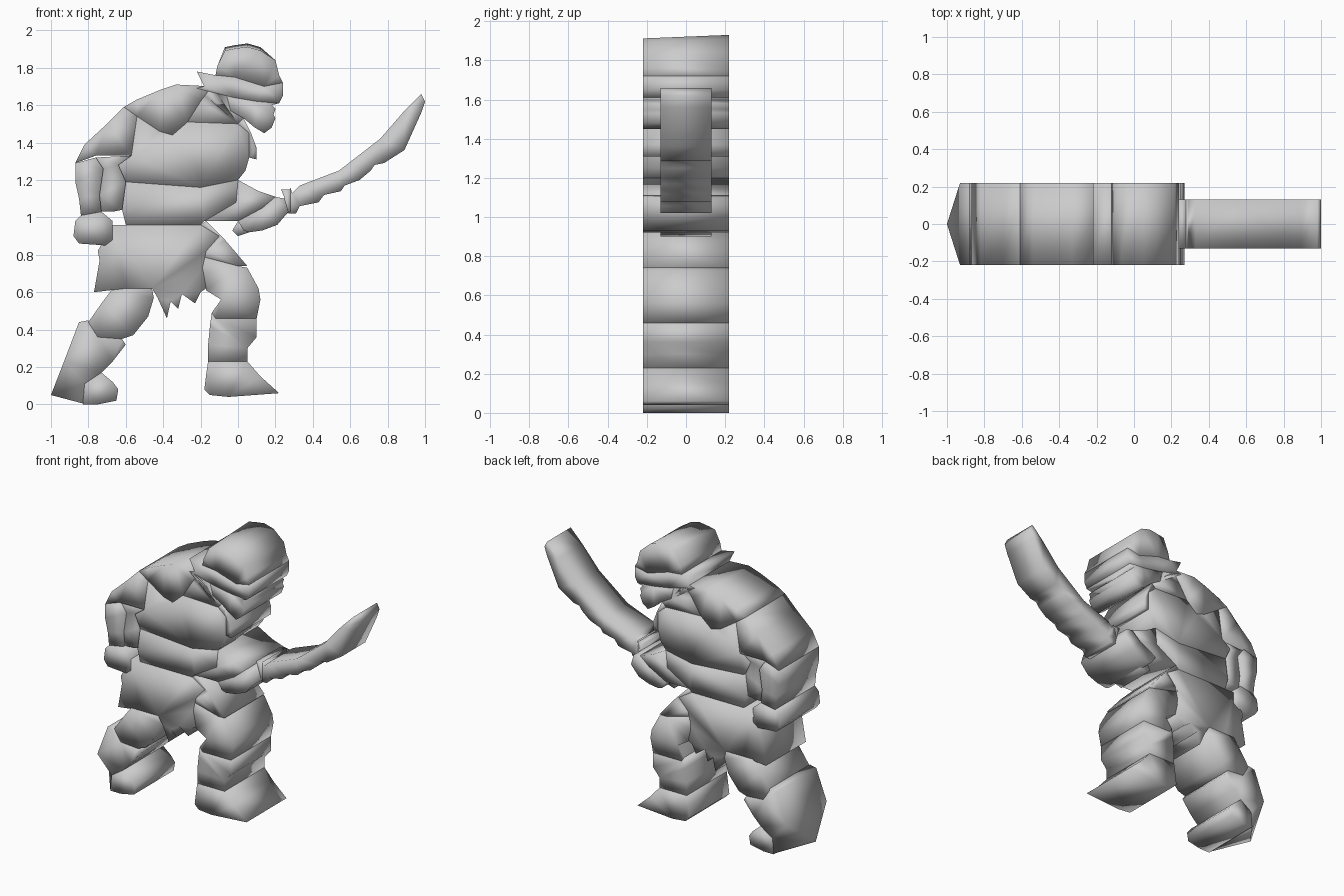
import bpy, bmesh

metal = bpy.data.materials.new("plain_grey")
metal.diffuse_color = (0.6, 0.6, 0.6, 1)


def slab(name, pts, depth=0.22, pinch=()):
    """Extrude an outline (x, z in hundredths) through y; pinched points meet at y = 0."""
    bm = bmesh.new()
    rows = []
    for side in (-1, 1):
        rows.append([bm.verts.new((x / 100, 0 if i in pinch else side * depth, z / 100))
                     for i, (x, z) in enumerate(pts)])
    front, back = rows
    bm.faces.new(front)
    bm.faces.new(back[::-1])
    n = len(pts)
    for i in range(n):
        j = (i + 1) % n
        bm.faces.new((front[i], back[i], back[j], front[j]))
    bmesh.ops.remove_doubles(bm, verts=bm.verts, dist=0.0005)
    bmesh.ops.triangulate(bm, faces=[f for f in bm.faces if len(f.verts) > 4])
    bmesh.ops.recalc_face_normals(bm, faces=bm.faces)
    for f in bm.faces:
        f.smooth = True
    me = bpy.data.meshes.new(name)
    bm.to_mesh(me)
    bm.free()
    me.materials.append(metal)
    ob = bpy.data.objects.new(name, me)
    bpy.context.collection.objects.link(ob)
    return ob


# Head: rounded cap, brow band with knot at the back, jaw
cap = slab("cap", [(-11, 181), (-7, 191), (-2, 192), (5, 193), (12, 191), (20, 184),
                   (22, 176), (24, 172), (14, 170), (-2, 175), (-12, 176)])
for v in cap.data.vertices:
    if v.co.z > 1.9 and v.co.y < 0:
        v.co.z -= 0.018
slab("brow_band", [(-22, 178), (-12, 176), (-2, 175), (14, 170), (24, 172), (24, 165),
                   (22, 161), (10, 162), (-2, 164), (-22, 169), (-18, 170)])
slab("jaw", [(-6, 165), (10, 162), (22, 161), (18, 160), (20, 158), (19, 155), (20, 153),
             (18, 148), (14, 145), (9, 148), (3, 153), (-4, 157)])

# Torso and shoulders
slab("shoulder_pad", [(-61, 159), (-54, 163), (-42, 168), (-33, 171), (-14, 170),
                      (-20, 162), (-27, 151), (-35, 144), (-42, 146), (-54, 154)])
slab("neck", [(-22, 169), (-5, 165), (-4, 157), (3, 153), (0, 150), (-27, 151),
              (-20, 162), (-14, 170)])
slab("chest", [(-54, 154), (-42, 146), (-35, 144), (-27, 151), (0, 150), (6, 145),
               (6, 132), (4, 125), (0, 120), (-20, 116), (-60, 119), (-64, 128), (-57, 133)])
slab("collar_flap", [(0, 150), (3, 153), (7, 145), (10, 137), (10, 131), (6, 132), (6, 145)])
slab("belly", [(-60, 119), (-20, 116), (0, 120), (-1, 108), (-18, 98), (-20, 96),
               (-60, 96), (-62, 104)])
slab("rear_upper_arm", [(-61, 159), (-54, 154), (-57, 133), (-76, 133), (-87, 129),
                        (-82, 139), (-70, 150)])
slab("rear_forearm", [(-87, 129), (-76, 132), (-72, 126), (-74, 112), (-73, 103),
                      (-84, 101), (-85, 110), (-87, 119)])
slab("rear_arm_inner", [(-76, 132), (-57, 133), (-64, 128), (-60, 119), (-62, 104),
                        (-67, 103), (-73, 103), (-74, 112), (-72, 126)], 0.20)
slab("rear_fist", [(-84, 101), (-73, 103), (-67, 98), (-67, 88), (-71, 85), (-85, 86),
                   (-88, 90), (-87, 98)])

# Ragged skirt
slab("skirt", [(-67, 96), (-20, 96), (-10, 90), (-17, 82), (-19, 73), (-17, 62), (-20, 60),
               (-23, 54), (-30, 59), (-32, 51), (-36, 55), (-38, 46), (-43, 57), (-46, 62),
               (-60, 62), (-77, 60), (-74, 77), (-75, 82)])
slab("skirt_flap", [(-20, 96), (-17, 98), (-7, 88), (5, 74), (0, 74), (-19, 79),
                    (-17, 82), (-10, 90)])

# Front arm and fist
slab("front_forearm", [(0, 120), (11, 114), (20, 111), (13, 105), (0, 98), (-18, 98), (-1, 108)])
slab("front_fist", [(0, 98), (13, 105), (20, 111), (25, 110), (27, 103), (21, 96), (13, 93),
                    (6, 92), (3, 93)])

# Curved sword with nicked edge
slab("sword_grip", [(-3, 93), (0, 90), (6, 92), (28, 103), (28, 115), (23, 115), (25, 110),
                    (0, 98)], 0.13)
slab("sword_blade", [(26, 107), (28, 116), (29, 113), (33, 117), (54, 125), (76, 142),
                     (89, 157), (98, 166), (100, 162), (98, 156), (89, 136), (78, 129),
                     (73, 128), (71, 125), (65, 120), (57, 117), (55, 114), (46, 112),
                     (43, 108), (33, 106), (31, 102), (27, 102)], 0.13)

# Front leg
slab("front_thigh", [(-19, 79), (0, 74), (5, 73), (11, 62), (12, 56), (10, 46), (-12, 46),
                     (-14, 49), (-9, 56), (-17, 61), (-19, 70)])
slab("front_shin", [(-14, 49), (-12, 46), (10, 46), (10, 36), (5, 30), (5, 23), (-16, 23),
                    (-16, 32), (-15, 42)])
slab("front_foot", [(-16, 23), (5, 23), (12, 15), (22, 6), (-5, 4), (-15, 5), (-18, 8),
                    (-17, 16)])

# Rear leg with pointed heel
slab("rear_thigh", [(-67, 62), (-46, 62), (-45, 57), (-48, 47), (-56, 37), (-62, 35),
                    (-75, 36), (-80, 44), (-73, 54)])
slab("rear_shin", [(-85, 44), (-80, 45), (-75, 36), (-62, 35), (-60, 32), (-67, 23),
                   (-73, 17), (-82, 11), (-83, 0.5), (-100, 5), (-93, 23)], pinch=(9,))
slab("rear_foot", [(-82, 11), (-73, 17), (-67, 12), (-64, 8), (-65, 2), (-75, 0), (-83, 0)])
